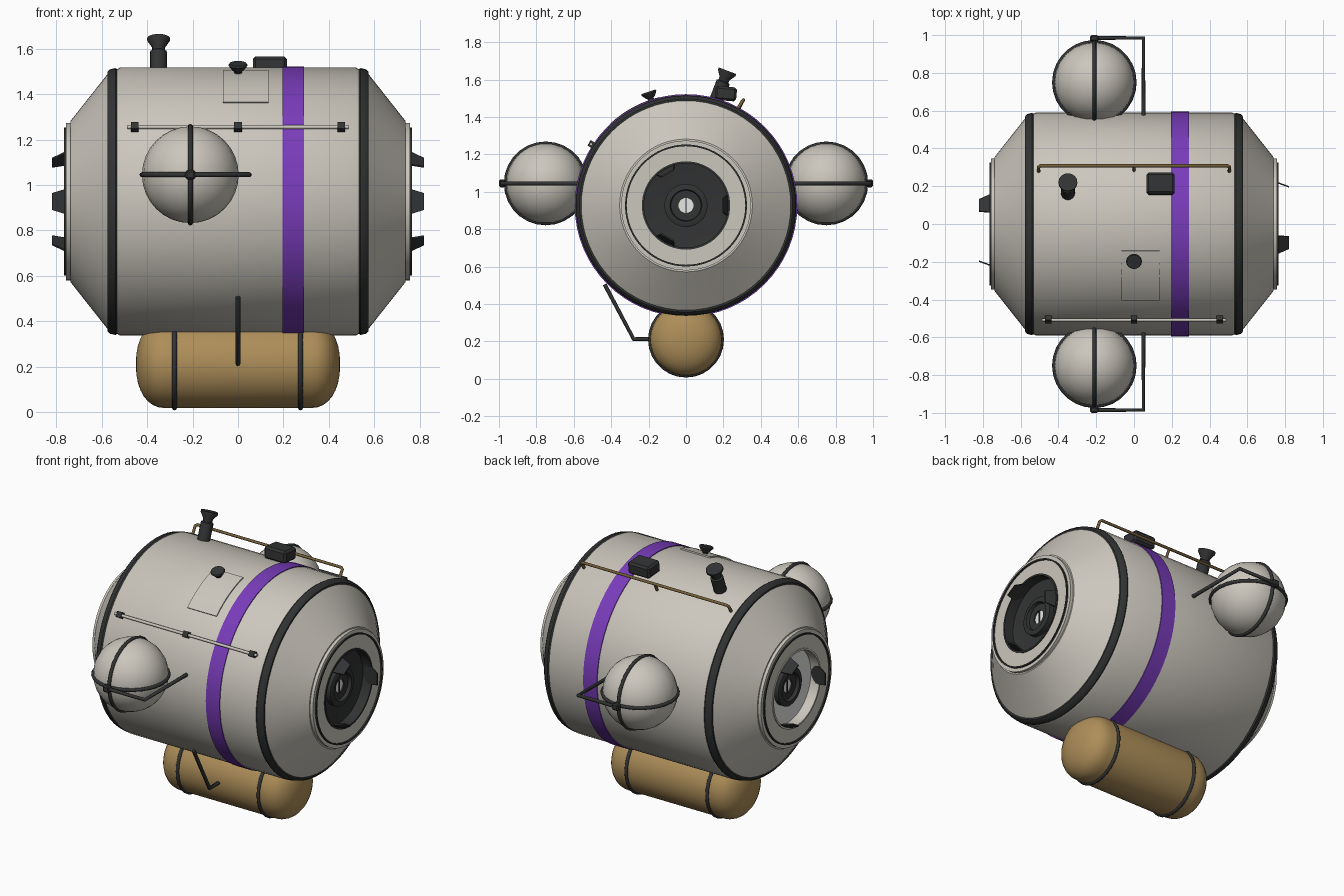
import bpy, bmesh, math
from mathutils import Vector, Matrix

if "Cube" in bpy.data.objects:
    bpy.data.objects.remove(bpy.data.objects["Cube"])

ZC, R = 0.927, 0.59          # hull axis height and radius


def material(name, rgb):
    m = bpy.data.materials.new(name)
    m.diffuse_color = (*rgb, 1)
    m.use_nodes = True
    m.node_tree.nodes["Principled BSDF"].inputs["Base Color"].default_value = m.diffuse_color
    return m


PALE = material("warm grey", (0.60, 0.57, 0.51))
DARK = material("charcoal", (0.032, 0.033, 0.034))
PURPLE = material("purple", (0.19, 0.045, 0.49))
TAN = material("tan", (0.42, 0.27, 0.10))
BRONZE = material("bronze", (0.17, 0.11, 0.04))
WHITE = material("white", (0.95, 0.95, 0.94))


def finish(name, bm, mat, angle=35):
    bmesh.ops.remove_doubles(bm, verts=bm.verts, dist=1e-5)
    bmesh.ops.recalc_face_normals(bm, faces=bm.faces)
    me = bpy.data.meshes.new(name)
    bm.to_mesh(me)
    bm.free()
    me.materials.append(mat)
    ob = bpy.data.objects.new(name, me)
    bpy.context.collection.objects.link(ob)
    bpy.ops.object.select_all(action='DESELECT')
    ob.select_set(True)
    bpy.context.view_layer.objects.active = ob
    bpy.ops.object.shade_smooth_by_angle(angle=math.radians(angle))
    return ob


def lathe(name, profile, mat, origin=(0, 0, ZC), axis=(1, 0, 0), n=64, closed=False):
    """Spin (distance along axis, radius) points around an axis."""
    bm = bmesh.new()
    rot = Vector((1, 0, 0)).rotation_difference(Vector(axis)).to_matrix()
    vs = [bm.verts.new(rot @ Vector((x, 0, r)) + Vector(origin)) for x, r in profile]
    pairs = list(zip(vs, vs[1:] + vs[:1])) if closed else list(zip(vs, vs[1:]))
    es = [bm.edges.new(p) for p in pairs]
    bmesh.ops.spin(bm, geom=vs + es, cent=origin, axis=axis, angle=math.tau, steps=n)
    return finish(name, bm, mat)


def band(name, x0, x1, r0, r1, mat, **kw):
    return lathe(name, [(x0, r0), (x0, r1), (x1, r1), (x1, r0)], mat, closed=True, **kw)


def box(name, size, matrix, mat, bevel=0.0):
    bm = bmesh.new()
    bmesh.ops.create_cube(bm, size=1, matrix=matrix @ Matrix.Diagonal((*size, 1)))
    if bevel:
        bmesh.ops.bevel(bm, geom=bm.edges[:], offset=bevel, segments=1, affect='EDGES')
    return finish(name, bm, mat, 20)


def tube(name, points, r, mat, cyclic=False):
    cu = bpy.data.curves.new(name, 'CURVE')
    cu.dimensions = '3D'
    cu.bevel_depth, cu.bevel_resolution, cu.use_fill_caps = r, 2, True
    sp = cu.splines.new('POLY')
    sp.points.add(len(points) - 1)
    for p, co in zip(sp.points, points):
        p.co = (*co, 1)
    sp.use_cyclic_u = cyclic
    cu.materials.append(mat)
    ob = bpy.data.objects.new(name, cu)
    bpy.context.collection.objects.link(ob)
    bpy.ops.object.select_all(action='DESELECT')
    ob.select_set(True)
    bpy.context.view_layer.objects.active = ob
    bpy.ops.object.convert(target='MESH')
    return ob


def hoop(name, c, u, v, rad, r, mat):
    pts = [Vector(c) + rad * (math.cos(a) * Vector(u) + math.sin(a) * Vector(v))
           for a in (math.tau * i / 28 for i in range(28))]
    return tube(name, pts, r, mat, True)


# Main hull, painted stripe
lathe("hull", [(-0.55, 0.573), (-0.52, R), (0.52, R), (0.55, 0.573)], PALE)
band("purple_stripe", 0.195, 0.29, 0.58, 0.595, PURPLE)

# Both ends: seal ring, cone, docking port
for s, side in ((1, "right"), (-1, "left")):
    ax = (s, 0, 0)
    lathe(side + "_edge_ring", [(0.53, 0.55), (0.53, 0.582), (0.54, 0.588), (0.565, 0.582),
                                (0.576, 0.57), (0.576, 0.55)], DARK, axis=ax, closed=True)
    lathe(side + "_cone", [(0.572, 0.565), (0.738, 0.355), (0.738, 0.347), (0.757, 0.347),
                           (0.757, 0.235), (0.69, 0.235)], PALE, axis=ax)
    band(side + "_port_seal", 0.75, 0.766, 0.317, 0.326, DARK, axis=ax)
    band(side + "_port_lip", 0.70, 0.762, 0.225, 0.236, DARK if s > 0 else PALE, axis=ax)
    lathe(side + "_port_dish", [(0.70, 0.23), (0.685, 0.11), (0.685, 0.035)],
          DARK if s > 0 else WHITE, axis=ax)
    lathe(side + "_port_hub", [(0.685, 0.115), (0.715, 0.115), (0.72, 0.105), (0.72, 0.085),
                               (0.70, 0.08), (0.70, 0.04), (0.685, 0.04)], DARK, axis=ax)
    lathe(side + "_hub_window", [(0.692, 0.042), (0.692, 0)], WHITE, axis=ax, n=24)
    box(side + "_window_bar", (0.008, 0.008, 0.08),
        Matrix.Translation((s * 0.694, 0, ZC)), DARK)
    # Three tapered guide petals, leaning inward
    for k in range(3):
        bm = bmesh.new()
        turn = Matrix.Rotation(math.tau * k / 3, 3, 'X')
        rings = []
        for x, r, w in ((0.70, 0.225, 0.056), (0.765, 0.213, 0.054), (0.82, 0.193, 0.037)):
            rings.append([bm.verts.new(turn @ Vector((s * x, s * (r + d), h)) + Vector((0, 0, ZC)))
                          for d, h in ((0, -w), (0, w), (0.008, w), (0.008, -w))])
        for a, b in zip(rings, rings[1:]):
            for i in range(4):
                bm.faces.new((a[i], a[(i + 1) % 4], b[(i + 1) % 4], b[i]))
        bm.faces.new(rings[0])
        bm.faces.new(rings[-1])
        finish(f"{side}_guide_petal_{k}", bm, DARK, 20)

# Side spheres with hoops and support arms
SX, SZ, SR = -0.21, 1.045, 0.213
for s, side in ((-1, "front"), (1, "back")):
    c = (SX, s * 0.75, SZ)
    bm = bmesh.new()
    bmesh.ops.create_uvsphere(bm, u_segments=24, v_segments=16, radius=SR,
                              matrix=Matrix.Translation(c))
    finish(side + "_sphere_tank", bm, PALE)
    hoop(side + "_level_hoop", c, (1, 0, 0), (0, 1, 0), SR, 0.011, DARK)
    hoop(side + "_upright_hoop", c, (0, 1, 0), (0, 0, 1), SR, 0.011, DARK)
    box(side + "_hoop_joint", (0.045, 0.035, 0.042),
        Matrix.Translation((SX, s * 0.9825, SZ)), DARK, 0.008)
    tube(side + "_support_arm", [(SX, s * 0.985, SZ), (0.05, s * 0.985, SZ),
                                 (0.05, s * 0.57, SZ)], 0.011, DARK)

# Belly tank: capsule with flattened domes, straps and strut
TZ, TR = 0.21, 0.193
dome = [(0.32 + 0.13 * math.sin(a) ** 0.9, TR * math.cos(a) ** 0.9 if a < 1.57 else 0)
        for a in (math.pi / 2 * i / 8 for i in range(9))]
lathe("belly_tank", [(-x, r) for x, r in reversed(dome)] + dome, TAN, (0, 0, TZ), n=32)
for x in (-0.28, 0.275):
    hoop("tank_strap", (x, 0, TZ), (0, 1, 0), (0, 0, 1), 0.192, 0.011, DARK)
tube("tank_strut", [(0, -0.435, 0.505), (0, -0.28, 0.213), (0, -0.18, 0.213)], 0.011, DARK)

# Front handrail with clamps
tilt = math.atan2(0.505, 0.328)
tube("front_handrail", [(-0.487, -0.508, 1.255), (0.487, -0.508, 1.255)], 0.009, PALE)
for x in (-0.455, 0, 0.455):
    box("handrail_clamp", (0.034, 0.034, 0.034), Matrix.Translation((x, -0.504, 1.253))
        @ Matrix.Rotation(tilt, 4, 'X'), DARK)

# Back handrail with bent ends and a centre post
rail = [(0.505, 0.275, 1.44), (0.505, 0.302, 1.485), (0.495, 0.308, 1.492)]
tube("back_handrail", [(-x, y, z) for x, y, z in rail] + rail[::-1], 0.009, BRONZE)
tube("back_handrail_post", [(0, 0.28, 1.44), (0, 0.308, 1.492)], 0.008, BRONZE)


# Curved service panel on the upper front: dark gasket edge and raised cover
def curved_panel(name, x0, x1, a0, a1, r, mat):
    bm = bmesh.new()
    loops = []
    for i in range(9):
        a = a0 + (a1 - a0) * i / 8
        loops.append([bm.verts.new((x, -q * math.sin(a), ZC + q * math.cos(a)))
                      for x, q in ((x0, 0.58), (x0, r), (x1, r), (x1, 0.58))])
    for p, q in zip(loops, loops[1:]):
        for i in range(4):
            bm.faces.new((p[i], p[(i + 1) % 4], q[(i + 1) % 4], q[i]))
    bm.faces.new(loops[0])
    bm.faces.new(loops[-1])
    finish(name, bm, mat)


curved_panel("service_panel", -0.065, 0.135, 0.24, 0.745, 0.597, PALE)

# Small dish on the panel edge
a = math.asin(0.185 / R)
n = (0, -math.sin(a), math.cos(a))
lathe("small_dish", [(0.58, 0), (0.58, 0.015), (0.603, 0.017), (0.61, 0.026), (0.632, 0.042),
                     (0.64, 0.038), (0.64, 0)], DARK, axis=n, n=20)

# Equipment box on top
box("equipment_box", (0.15, 0.115, 0.075), Matrix.Translation((0.14, 0.213, 1.525))
    @ Matrix.Rotation(math.radians(-5), 4, 'X'), DARK, 0.012)

# Horn lamp: cylinder base, neck and flared top
t = math.radians(21)
lathe("horn_lamp", [(0, 0), (0, 0.037), (0.125, 0.037), (0.13, 0.028), (0.145, 0.028),
                    (0.178, 0.05), (0.19, 0.05), (0.19, 0)], DARK,
      (-0.35, 0.154, 1.47), (0, math.sin(t), math.cos(t)), n=16)
